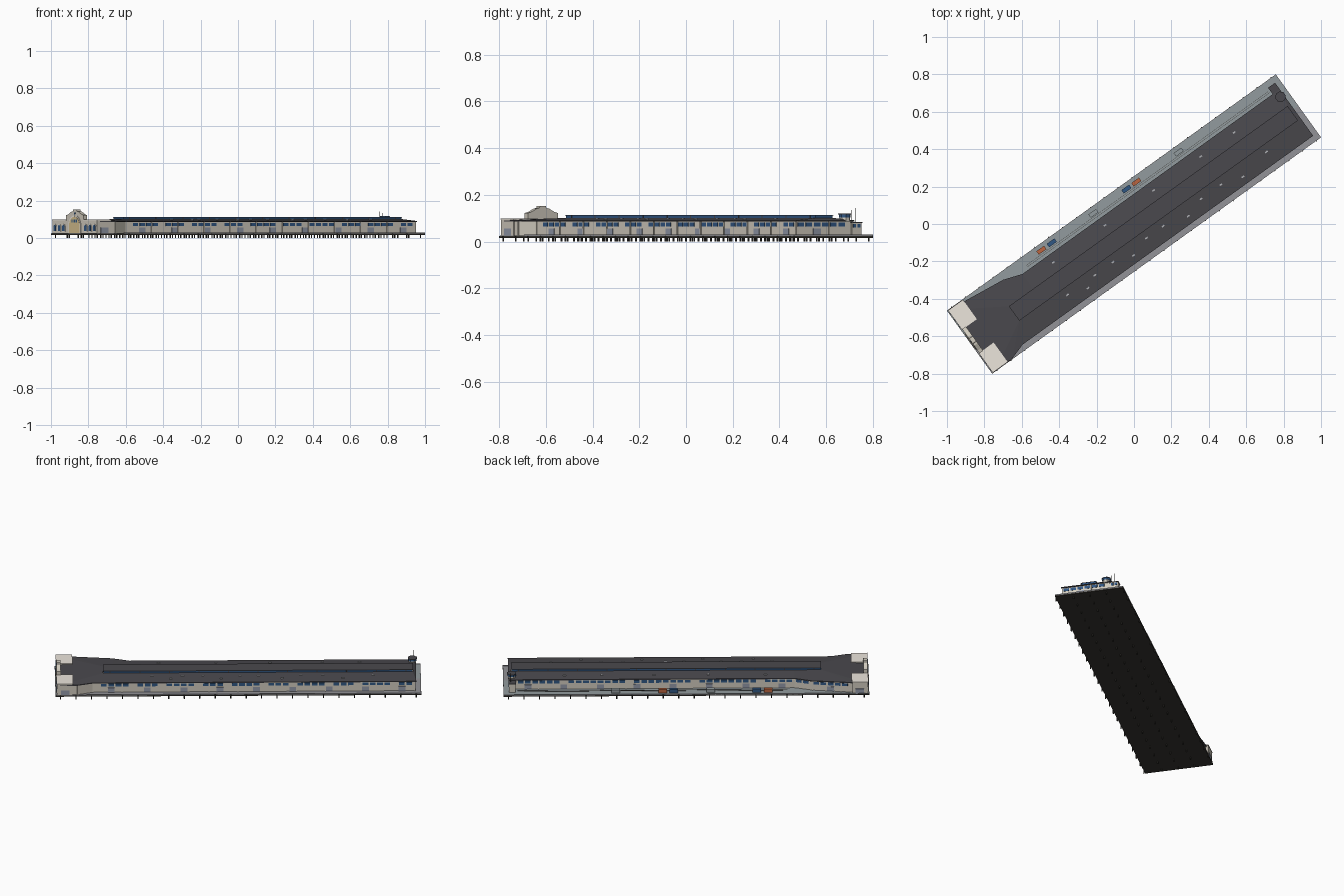
import bpy, bmesh, math
from mathutils import Matrix, Vector

if "Cube" in bpy.data.objects:
    bpy.data.objects.remove(bpy.data.objects["Cube"])

# The pier is drawn in its own axes (u along, v across) and turned into place
TURN = Matrix.Rotation(math.radians(35.7), 4, 'Z')
L, W = 1.0825, 0.2075

def mat(name, r, g, b):
    m = bpy.data.materials.new(name)
    m.diffuse_color = (r, g, b, 1)
    m.use_nodes = True
    m.node_tree.nodes["Principled BSDF"].inputs["Base Color"].default_value = m.diffuse_color
    return m

CREAM = mat("cream", .64, .60, .52)
PALE = mat("pale", .84, .79, .72)
ROOF = mat("roof", .068, .066, .075)
DARK = mat("dark", .04, .037, .032)
APRON = mat("apron", .29, .33, .345)
PAVING = mat("paving", .29, .29, .31)
BLUE = mat("blue", .03, .095, .23)
DOOR = mat("door", .29, .32, .40)
GOLD = mat("gold", .66, .52, .27)
ORANGE = mat("orange", .50, .13, .05)
VENT = mat("vent", .42, .43, .45)

def finish(name, bm, m):
    bmesh.ops.recalc_face_normals(bm, faces=bm.faces)
    bm.transform(TURN)
    me = bpy.data.meshes.new(name)
    bm.to_mesh(me)
    bm.free()
    me.materials.append(m)
    ob = bpy.data.objects.new(name, me)
    bpy.context.collection.objects.link(ob)
    return ob

def add_prism(bm, pts, a, b, axis='z'):
    place = (lambda p, h: (p[0], p[1], h)) if axis == 'z' else (lambda p, h: (h, p[0], p[1]))
    lo = [bm.verts.new(place(p, a)) for p in pts]
    hi = [bm.verts.new(place(p, b)) for p in pts]
    bm.faces.new(lo)
    bm.faces.new(hi)
    for i in range(len(pts)):
        j = (i + 1) % len(pts)
        bm.faces.new((lo[i], lo[j], hi[j], hi[i]))

def prisms(name, items, m, axis='z'):
    bm = bmesh.new()
    for pts, a, b in items:
        add_prism(bm, pts, a, b, axis)
    return finish(name, bm, m)

def rect(u0, u1, v0, v1):
    return [(u0, v0), (u1, v0), (u1, v1), (u0, v1)]

def boxes(name, items, m):
    return prisms(name, [(rect(*b[:4]), b[4], b[5]) for b in items], m)

def ring(u, v, r, n):
    return [(u + r * math.cos(2 * math.pi * (i + .5) / n),
             v + r * math.sin(2 * math.pi * (i + .5) / n)) for i in range(n)]

def arch(v, half, z0, zs, n=10):
    return [(v - half, z0), (v + half, z0)] + [
        (v + half * math.cos(math.pi * i / n), zs + half * math.sin(math.pi * i / n)) for i in range(n + 1)]

def panel(p, q, s0, s1, z0, z1, out=.002):
    # thin slab on the wall from p to q, between distances s0 and s1
    p, q = Vector(p), Vector(q)
    d = (q - p).normalized()
    n = Vector((d.y, -d.x))
    a, b = p + d * s0, p + d * s1
    return [tuple(a - n * .002), tuple(b - n * .002), tuple(b + n * out), tuple(a + n * out)], z0, z1

# Deck, paved surfaces, kerbs and piles
boxes("deck_slab", [(-L, L, -W, W, .016, .023)], DARK)
boxes("north_apron", [(-L + .002, L - .002, 0, W - .002, .022, .026)], APRON)
boxes("south_paving", [(-L + .002, L - .002, -W + .002, 0, .022, .026)], PAVING)
boxes("deck_kerb", [(-.97, L, W - .003, W, .022, .029), (-.9, L, -W, -W + .003, .022, .029),
                    (L - .003, L, -W, W, .022, .029)], PAVING)
prisms("edge_piles", [(ring(-L + .03 + i * (2 * L - .06) / 23, s * W, .004, 8), 0, .024)
                      for i in range(24) for s in (-1, 1)], DARK)
prisms("inner_piles", [(ring(-L + .03 + i * (2 * L - .06) / 23, v, .0035, 6), 0, .017)
                       for i in range(24) for v in (-.1, 0, .1)], DARK)
boxes("apron_rails", [(-.6, 1.0, v, v + .0015, .025, .0275) for v in (.146, .156)], DARK)

# Shed walls
wall = [(-1.05, -.2), (-.95, -.2), (-.86, -.168), (1.045, -.168), (1.045, .123),
        (-.646, .123), (-.747, .158), (-.98, .188), (-1.05, .188)]
prisms("shed_walls", [(wall, .024, .089)], CREAM)

# Low sloping roof rising to the roof monitor
M0, M1, N0, N1 = -.80, 1.035, -.062, .033
bm = bmesh.new()
eave = [(-1.055, -.203), (-.95, -.205), (-.86, -.176), (1.053, -.176), (1.053, .131),
        (-.64, .131), (-.742, .166), (-.98, .194), (-1.055, .194)]
levels = [[bm.verts.new((u, v, z)) for u, v in eave] for z in (.086, .091)]
levels.append([bm.verts.new((min(max(u, M0), M1), min(max(v, N0), N1), .101)) for u, v in eave])
for lo, hi in zip(levels, levels[1:]):
    for i in range(9):
        j = (i + 1) % 9
        bm.faces.new((lo[i], lo[j], hi[j], hi[i]))
bm.faces.new(levels[0])
bmesh.ops.remove_doubles(bm, verts=bm.verts, dist=.0005)
finish("shed_roof", bm, ROOF)

# Glazed roof monitor with a thin cap
boxes("monitor_glazing", [(M0 + .002, M1 - .002, N0 + .002, N1 - .002, .095, .111)], BLUE)
boxes("monitor_mullions", [(M0 + .04 + i * .175, M0 + .046 + i * .175, N0 + .001, N1 - .001, .098, .111)
                           for i in range(11)], ROOF)
boxes("monitor_cap", [(M0, M1, N0, N1, .111, .1135)], ROOF)

# Roof vents
vents = [(u, -.10 - .035 * (i % 3 == 1)) for i, u in enumerate(
    (-.51, -.40, -.33, -.21, -.1, .01, .12, .26, .37, .5, .62, .8))]
vents += [(u, .085) for u in (-.47, -.13, .19, .5, .72)]
boxes("roof_vents", [(u - .008, u + .008, v - .004, v + .004, .09, .101) for u, v in vents], VENT)

# Upper windows, cargo doors and pilasters along every shed wall
windows, doors, piers = [], [], []
def dress(p, q, skip):
    length = (Vector(q) - Vector(p)).length
    for i in range(int(length / .043)):
        s = i * .043 + .005
        if i % 9 not in skip:
            windows.append(panel(p, q, s, s + .033, .064, .081))
        if i % 5 == 2:
            doors.append(panel(p, q, s - .004, s + .037, .026, .055))
        if i % 4 == 0:
            piers.append(panel(p, q, s - .009, s - .003, .026, .086, .004))
dress((-.86, -.168), (1.045, -.168), (0, 5))
dress((-.95, -.2), (-.86, -.168), (0, 1))
dress((1.045, -.168), (1.045, .123), (8,))
dress((1.045, .123), (-.646, .123), (7,))
dress((-.646, .123), (-.747, .158), ())
dress((-.747, .158), (-.98, .188), ())
prisms("shed_windows", windows, BLUE)
prisms("cargo_doors", doors, DOOR)
prisms("wall_pilasters", piers, CREAM)

# Head house: two corner towers with the gabled entrance between
towers, caps, t_win, t_trim = [], [], [], []
for s in (-1, 1):
    v0, v1 = sorted((s * .079, s * .203))
    towers.append((-1.074, -.982, v0, v1, .024, .095))
    caps.append((-1.077, -.979, v0 - .002, v1 + .002, .095, .099))
    for k in (-.04, 0, .04):
        t_trim.append((arch(s * .141 + k, .014, .034, .060), -1.0765, -1.07))
        t_win.append((arch(s * .141 + k, .010, .038, .060), -1.078, -1.07))
boxes("tower_blocks", towers, CREAM)
boxes("tower_caps", caps, PALE)
prisms("tower_window_trim", t_trim, PALE, 'u')
prisms("tower_windows", t_win, BLUE, 'u')
gable = [(-.08, .024), (.08, .024), (.08, .122), (.062, .126), (.03, .142), (.018, .143), (.016, .152),
         (-.016, .152), (-.018, .143), (-.03, .142), (-.062, .126), (-.08, .122)]
prisms("entrance_gable", [(gable, -1.074, -1.05)], CREAM, 'u')
prisms("entrance_arch_trim", [(arch(0, .056, .024, .066, 16), -1.0765, -1.07)], PALE, 'u')
prisms("entrance_arch", [(arch(0, .048, .024, .066, 16), -1.078, -1.07)], GOLD, 'u')
boxes("entrance_mullions", [(-1.079, -1.07, -.047, .047, .064, .0655)], CREAM)
prisms("entrance_round_window", [(ring(0, .132, .006, 12), -1.076, -1.07)], BLUE, 'u')
boxes("entrance_small_windows", [(-1.0788, -1.07, v - .006, v + .006, .082, .098) for v in (-.02, 0, .02)], BLUE)
prisms("tower_side_doors", [panel((-1.07, -.203), (-.98, -.203), .02, .07, .026, .055),
                            panel((-.98, .203), (-1.07, .203), .02, .07, .026, .055)], DOOR)

# Far corner annex with glazed lookout and masts
boxes("annex_walls", [(1.01, 1.05, .12, .17, .024, .080)], CREAM)
boxes("annex_roof", [(1.007, 1.053, .117, .173, .080, .084)], ROOF)
prisms("annex_windows", [panel((1.05, .12), (1.05, .17), a, a + .014, .06, .075) for a in (.007, .029)], BLUE)
prisms("lookout_base", [(ring(1.033, .095, .024, 8), .085, .103)], CREAM)
prisms("lookout_glass", [(ring(1.033, .095, .026, 8), .103, .116)], BLUE)
prisms("lookout_roof", [(ring(1.033, .095, .029, 8), .116, .119)], ROOF)
prisms("masts", [(ring(1.04, .125, .0012, 6), .08, .135), (ring(1.04, .148, .0012, 6), .08, .143)], DARK)

# Containers and crates on the apron
def cargo(name, places, m):
    boxes(name, [(u - .025, u + .025, v - .011, v + .011, .026, .047) for u, v in places], m)
cargo("orange_containers", [(-.484, .175), (.141, .175)], ORANGE)
cargo("blue_containers", [(-.416, .175), (.076, .175)], BLUE)
cargo("grey_containers", [(-.143, .173), (.418, .173)], APRON)
